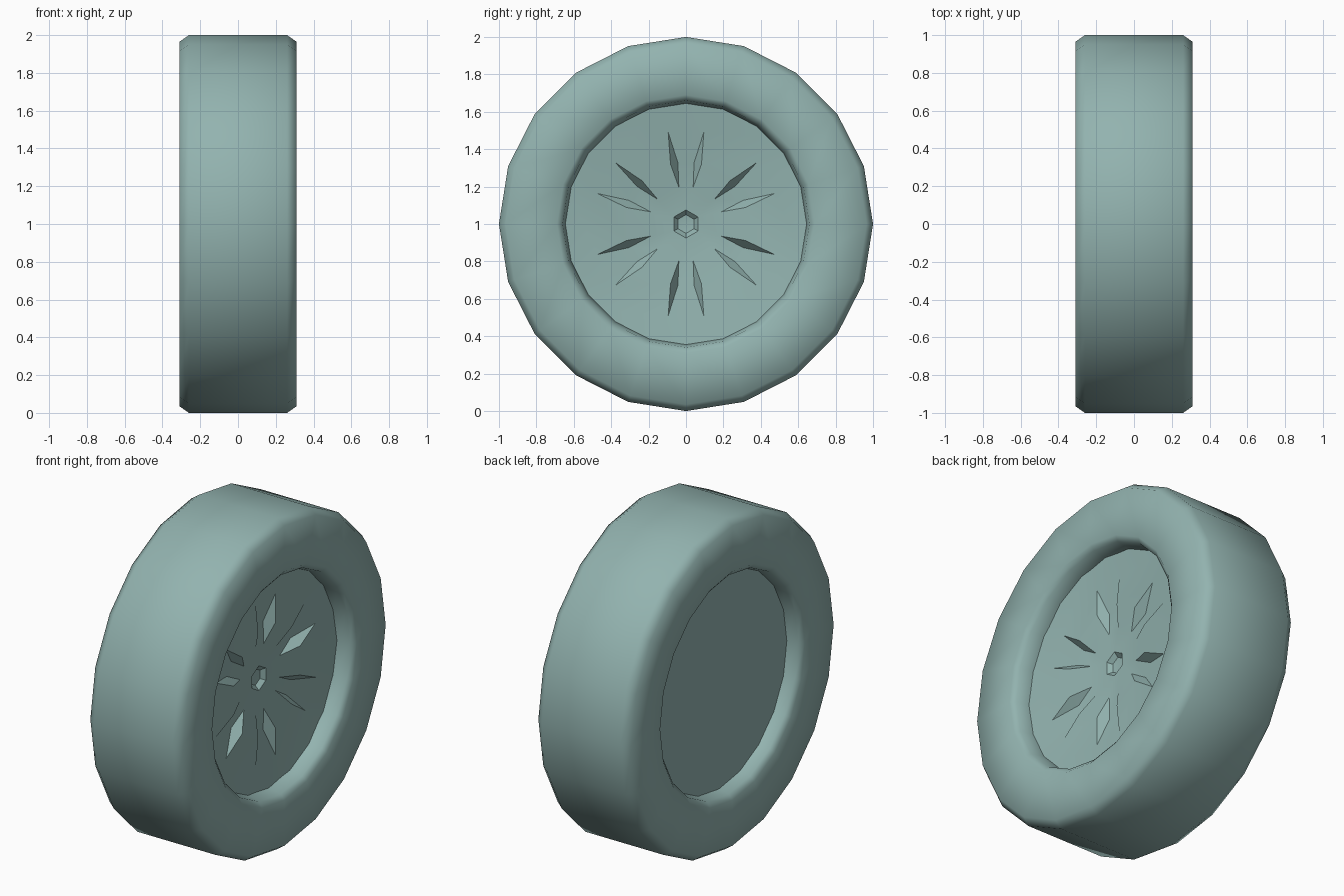
import bpy, bmesh, math

old = bpy.data.objects.get("Cube")
if old:
    bpy.data.objects.remove(old, do_unlink=True)

SIDES = 20
COLOUR = (0.29, 0.45, 0.43, 1)
mat = bpy.data.materials.new("grey_teal")
mat.use_nodes = True
mat.diffuse_color = COLOUR
mat.node_tree.nodes["Principled BSDF"].inputs["Base Color"].default_value = COLOUR


def polar(x, radius, degrees):
    """Point around the axle, which runs along x at height 1."""
    a = math.radians(degrees)
    return (x, radius * math.cos(a), 1 + radius * math.sin(a))


def skin(name, rings, angle, closed=False):
    """Join successive rings of points into one smooth-shaded part."""
    bm = bmesh.new()
    loops = [[bm.verts.new(p) for p in ring] for ring in rings]
    pairs = list(zip(loops, loops[1:]))
    if closed:
        pairs.append((loops[-1], loops[0]))
    for a, b in pairs:
        n = len(a)
        for i in range(n):
            j = (i + 1) % n
            bm.faces.new((a[i], a[j], b[j], b[i]))
    bmesh.ops.remove_doubles(bm, verts=bm.verts, dist=0.0005)
    bmesh.ops.recalc_face_normals(bm, faces=bm.faces)
    if not closed and sum(f.normal.x for f in bm.faces) * rings[0][0][0] < 0:
        bmesh.ops.reverse_faces(bm, faces=bm.faces)
    mesh = bpy.data.meshes.new(name)
    bm.to_mesh(mesh)
    bm.free()
    obj = bpy.data.objects.new(name, mesh)
    bpy.context.collection.objects.link(obj)
    mesh.materials.append(mat)
    bpy.ops.object.select_all(action='DESELECT')
    obj.select_set(True)
    bpy.context.view_layer.objects.active = obj
    bpy.ops.object.shade_smooth_by_angle(angle=math.radians(angle))
    return obj


def circle(x, radius):
    return [polar(x, radius, 360 * i / SIDES) for i in range(SIDES)]


# Tyre: mirrored half profile of (x, radius), lathed around the axle
half = [(0.08, 0.64), (0.21, 0.645), (0.285, 0.66), (0.31, 0.69),
        (0.31, 0.965), (0.26, 1.0)]
profile = half + [(-x, r) for x, r in reversed(half)]
skin("tyre", [circle(x, r) for x, r in profile], 70, closed=True)

# Back plate: plain flat disc
skin("back_plate", [circle(-0.22, 0.66), circle(-0.22, 0)], 30)


# Wheel face: six sunken panels between raised spokes, with a dented hub
def face_ring(radius, x, spread=11, slant=0, lift=0):
    """Per panel: spoke edge, floor edge, floor edge, spoke edge."""
    ring = []
    for panel in range(6):
        mid = 90 + 60 * panel
        for side, sign in ((-1, 1), (-1, -1), (1, -1), (1, 1)):
            ring.append(polar(x + sign * lift, radius,
                              mid + side * (spread + sign * slant)))
    return ring


skin("wheel_face", [
    face_ring(0.69, 0.21),
    face_ring(0.50, 0.185),
    face_ring(0.33, 0.165, slant=3.5, lift=0.028),
    face_ring(0.20, 0.145),
    face_ring(0.075, 0.14, spread=0),
    face_ring(0.05, 0.115, spread=0),
    face_ring(0, 0.11, spread=0)], 38)
